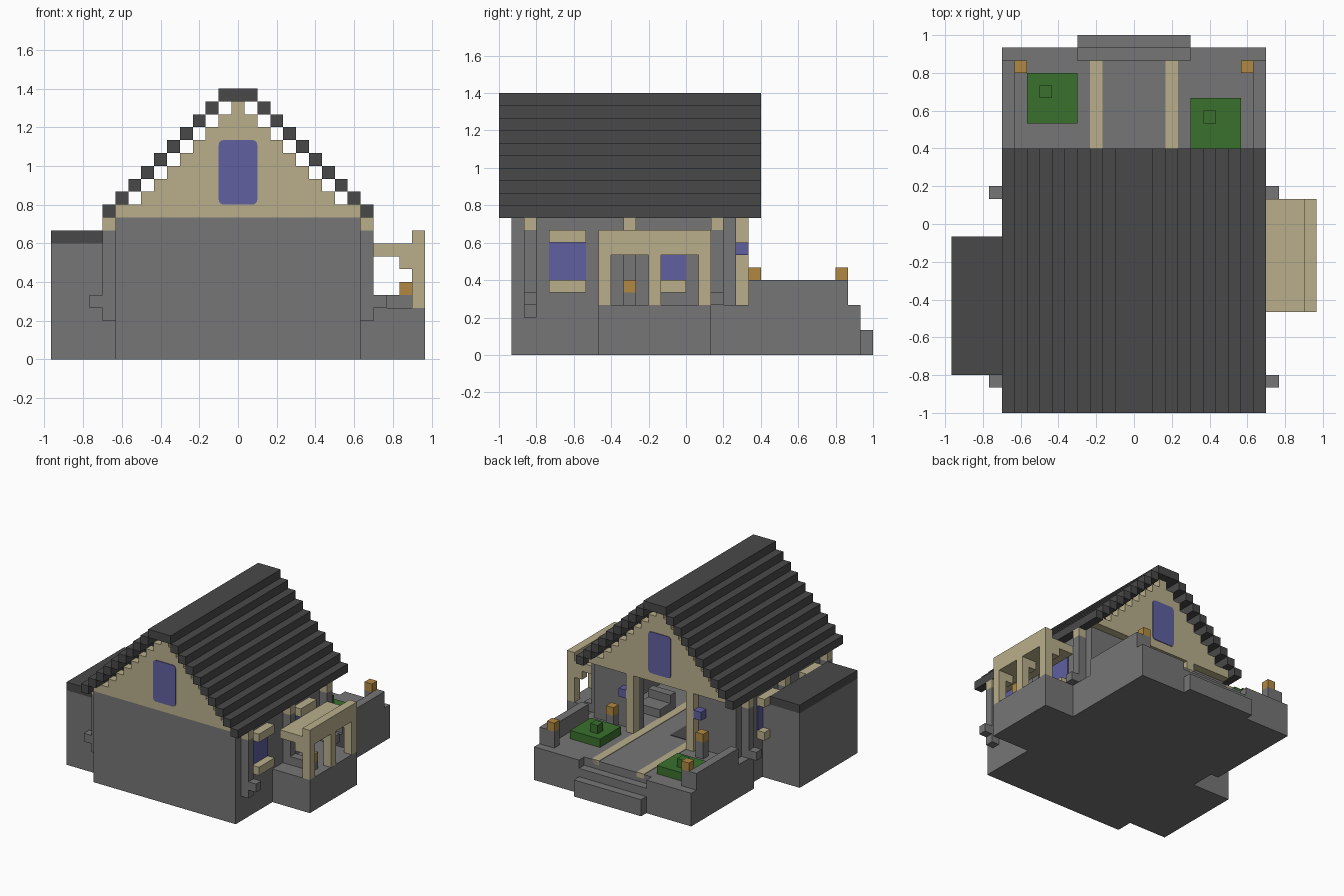
import bpy
import bmesh
from mathutils import Matrix, Vector

cube = bpy.data.objects.get("Cube")
if cube:
    bpy.data.objects.remove(cube)

U = 1 / 15  # one building block


def material(name, r, g, b):
    m = bpy.data.materials.new(name)
    m.use_nodes = True
    m.diffuse_color = (r, g, b, 1)
    m.node_tree.nodes["Principled BSDF"].inputs["Base Color"].default_value = (r, g, b, 1)
    return m


STONE = material("grey stone", 0.18, 0.18, 0.18)
TILE = material("dark roof tile", 0.066, 0.066, 0.066)
TIMBER = material("pale timber", 0.49, 0.43, 0.26)
GLASS = material("blue glass", 0.115, 0.115, 0.35)
LEAF = material("green hedge", 0.042, 0.165, 0.027)
LAMP = material("orange lamp", 0.44, 0.25, 0.055)


def blocks(name, mat, boxes, round_corners=0):
    """One object from boxes given as (x0, x1, y0, y1, z0, z1) in block units."""
    bm = bmesh.new()
    for x0, x1, y0, y1, z0, z1 in boxes:
        centre = Vector((x0 + x1, y0 + y1, z0 + z1)) * U / 2
        size = Vector((x1 - x0, y1 - y0, z1 - z0)) * U
        bmesh.ops.create_cube(bm, size=1, matrix=Matrix.LocRotScale(centre, None, size))
    if round_corners:
        # round the edges that run front to back
        edges = [e for e in bm.edges if abs((e.verts[0].co - e.verts[1].co).normalized().y) > 0.9]
        bmesh.ops.bevel(bm, geom=edges, offset=round_corners, segments=3, affect='EDGES', profile=0.5)
    mesh = bpy.data.meshes.new(name)
    bm.to_mesh(mesh)
    bm.free()
    mesh.materials.append(mat)
    ob = bpy.data.objects.new(name, mesh)
    bpy.context.collection.objects.link(ob)


def both(boxes):
    """The boxes plus their mirror images across x = 0."""
    return boxes + [(-b[1], -b[0], *b[2:]) for b in boxes]


# Ground: house base, terrace and entry steps
blocks("house_base", STONE, [(-9.5, 9.5, -14, 2, 0, 4)])
blocks("terrace_base", STONE, [(-10.5, 10.5, 2, 13, 0, 4)])
blocks("terrace_front_kerb", STONE, both([(4.5, 10.5, 13, 14, 0, 4)]))
blocks("entry_steps", STONE, [(-4.5, 4.5, 13, 14, 0, 3), (-4.5, 4.5, 14, 15, 0, 2)])
blocks("terrace_side_walls", STONE, both([(9.5, 10.5, 5, 13, 4, 6)]))
blocks("path_borders", TIMBER, both([(2.5, 3.5, -5, 13, 3.5, 4.06)]))

# House walls with an open rear doorway
blocks("front_wall", STONE, [(-9.5, 9.5, -14, -13, 4, 11)])
blocks("side_walls", STONE, both([(8.5, 9.5, -13, 4, 4, 11)]))
blocks("rear_walls", STONE, both([(3.5, 8.5, 3, 4, 4, 11)]))
blocks("indoor_bench", STONE, [(3.5, 6.5, -2, 0, 4, 5), (3.5, 6.5, -3, -2, 4, 6)])
blocks("indoor_rug", TILE, [(-2.5, 0, 0, 3, 4, 4.06)])

# Gables and ceiling
blocks("ceiling", TIMBER, [(-9.5, 9.5, -14, 5, 11, 12)])
for name, y in (("front_gable", -14), ("rear_gable", 4)):
    blocks(name, TIMBER, [(k - 19.5, 19.5 - k, y, y + 1, k, k + 1) for k in range(12, 20)])
for name, y in (("front_gable_window", -14.08), ("rear_gable_window", 5)):
    blocks(name, GLASS, [(-1.5, 1.5, y, y + 0.08, 12, 17)], round_corners=0.025)

# Stepped roof
steps = [(20.5 - k, 21.5 - k, -15, 6, k, k + 1) for k in range(11, 20)]
blocks("roof_steps", TILE, both(steps))
blocks("roof_ridge", TILE, [(-1.5, 1.5, -15, 6, 20, 21)])

# Wall pilasters with timber corbels and feet
pilaster_y = (-13, -5, 2)
blocks("pilasters", STONE, both([(9.5, 10.5, y, y + 1, 3, 10) for y in pilaster_y]))
blocks("pilaster_feet", STONE, both([(10.5, 11.5, y, y + 1, 4, 5) for y in pilaster_y]))
blocks("corbels", TIMBER, both([(9.5, 10.5, y, y + 1, 10, 11) for y in pilaster_y]))

# Side windows with sills and lintels
for label, y in (("front", -11), ("rear", -3)):
    blocks(label + "_side_windows", GLASS, both([(9.5, 9.6, y, y + 3, 6, 9)]))
    blocks(label + "_sills_and_lintels", TIMBER,
           both([(9.5, 10.5, y, y + 3, z, z + 1) for z in (5, 9)]))

# Annex on one side
blocks("annex_walls", STONE, [(-14.5, -9.5, -12, -1, 0, 9)])
blocks("annex_roof", TILE, [(-14.5, -10.5, -12, -1, 9, 10)])

# Porch on the other side
blocks("porch_base", STONE, [(9.5, 14.5, -7, 2, 0, 4)])
posts = (-7, -3, 1)
blocks("porch_posts", TIMBER, [(13.5, 14.5, y, y + 1, 4, 8) for y in posts])
blocks("porch_brackets", TIMBER, [(12.5, 13.5, y, y + 1, 7, 8) for y in posts])
blocks("porch_beam", TIMBER, [(13.5, 14.5, -7, 2, 8, 10)])
blocks("porch_roof", TIMBER, [(10.5, 13.5, -7, 2, 8, 9)])
blocks("porch_lamp_stand", STONE, [(11.5, 13.5, -5, -4, 4, 5)])
blocks("porch_lamp", LAMP, [(12.5, 13.5, -5, -4, 5, 6)])

# Rear doorway posts with blue lanterns
blocks("doorway_posts", TIMBER, both([(3.5, 4.5, 4, 5, 4, 11)]))
blocks("doorway_lanterns", GLASS, both([(4.5, 5.5, 4, 5, 8, 9)]))

# Terrace lamps on short stands
spots = ((8.5, 12), (5.5, 5))
blocks("terrace_lamp_stands", STONE, both([(x, x + 1, y, y + 1, 4, 6) for x, y in spots]))
blocks("terrace_lamps", LAMP, both([(x, x + 1, y, y + 1, 6, 7) for x, y in spots]))

# Hedges, each with a small shoot on top
for label, x, y, sx, sy in (("left", 4.5, 6, 5.5, 8), ("right", -8.5, 8, -7.5, 10)):
    blocks(label + "_hedge", LEAF, [(x, x + 4, y, y + 4, 4, 5), (sx, sx + 1, sy, sy + 1, 5, 6)])
